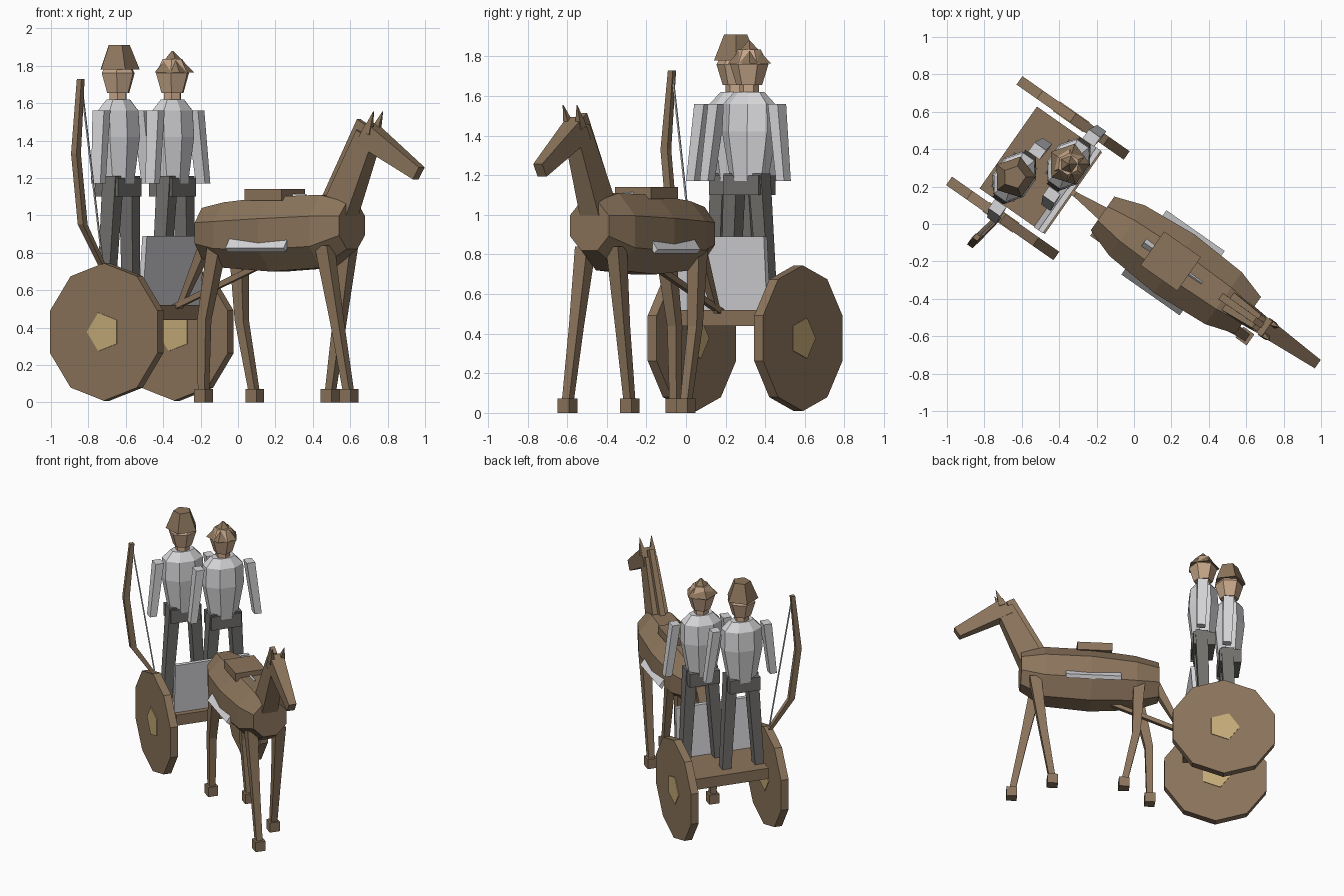
import bpy, bmesh, math
from mathutils import Vector, Matrix

if "Cube" in bpy.data.objects:
    bpy.data.objects.remove(bpy.data.objects["Cube"])

# Everything is built heading along +x (left = +y), then turned as a group
FRAME = Matrix.Translation((-0.029, -0.041, 0)) @ Matrix.Rotation(math.radians(-35), 4, 'Z')


def material(name, rgb):
    m = bpy.data.materials.new(name)
    m.diffuse_color = (*rgb, 1)
    m.use_nodes = True
    m.node_tree.nodes["Principled BSDF"].inputs["Base Color"].default_value = m.diffuse_color
    return m


BROWN = material("brown wood", (0.262, 0.178, 0.107))
TAN = material("hub tan", (0.56, 0.41, 0.19))
SKIN = material("skin", (0.56, 0.38, 0.25))
LIGHT = material("light cloth", (0.68, 0.68, 0.70))
DARK = material("dark cloth", (0.17, 0.165, 0.155))


def loft(name, rings, mat):
    """Skin a list of equal-length point rings and cap both ends."""
    bm = bmesh.new()
    vs = [[bm.verts.new(p) for p in r] for r in rings]
    n = len(vs[0])
    for a, b in zip(vs, vs[1:]):
        for i in range(n):
            j = (i + 1) % n
            bm.faces.new((a[i], a[j], b[j], b[i]))
    bm.faces.new(vs[0])
    bm.faces.new(vs[-1])
    bmesh.ops.recalc_face_normals(bm, faces=bm.faces[:])
    me = bpy.data.meshes.new(name)
    bm.to_mesh(me)
    bm.free()
    me.materials.append(mat)
    ob = bpy.data.objects.new(name, me)
    bpy.context.collection.objects.link(ob)
    ob.matrix_world = FRAME
    return ob


def beam(name, pts, sizes, mat, level=False):
    """Rectangular bar along pts; sizes = (width across y, depth). level keeps rings flat."""
    pts = [Vector(p) for p in pts]
    rings = []
    for i, (p, (w, d)) in enumerate(zip(pts, sizes)):
        t = (pts[min(i + 1, len(pts) - 1)] - pts[max(i - 1, 0)]).normalized()
        if level:
            side, dep = Vector((0, 1, 0)), Vector((1, 0, 0))
        else:
            side = Vector((0, 1, 0))
            side = (side - t * side.dot(t)).normalized()
            dep = t.cross(side)
        s, d = side * w / 2, dep * d / 2
        rings.append([p + s + d, p - s + d, p - s - d, p + s - d])
    return loft(name, rings, mat)


def box(name, x0, x1, y0, y1, z0, z1, mat):
    c = ((y0 + y1) / 2, (x0 + x1) / 2)
    return beam(name, [(c[1], c[0], z0), (c[1], c[0], z1)], [(y1 - y0, x1 - x0)] * 2, mat, True)


def turned(name, cx, cy, levels, n, start, mat):
    """Upright n-sided form; levels = (z, radius x, radius y)."""
    ang = [start + 2 * math.pi * i / n for i in range(n)]
    return loft(name, [[(cx + rx * math.cos(a), cy + ry * math.sin(a), z) for a in ang]
                       for z, rx, ry in levels], mat)


def disc(name, x, y, z, r, n, start, thick, mat):
    ang = [start + 2 * math.pi * i / n for i in range(n)]
    return loft(name, [[(x + r * math.cos(a), y + s * thick / 2, z + r * math.sin(a)) for a in ang]
                       for s in (-1, 1)], mat)


# Cart
for side, y in (("right", -0.328), ("left", 0.328)):
    disc(side + "_wheel", -0.592, y, 0.377, 0.368, 10, math.pi / 2, 0.055, BROWN)
    disc(side + "_hub", -0.592, y, 0.377, 0.108, 5, math.pi, 0.064, TAN)
box("cart_floor", -0.785, -0.36, -0.267, 0.267, 0.44, 0.52, BROWN)
beam("cart_front_panel", [(-0.415, 0, 0.51), (-0.385, 0, 0.89)], [(0.54, 0.03)] * 2, LIGHT, True)
beam("cart_pole", [(-0.38, 0, 0.51), (0.2, 0, 0.74)], [(0.03, 0.03)] * 2, BROWN)

# Horse body: eight-sided rings (x, half width, bottom, top)
rings = []
k = 1 / math.cos(math.pi / 8)
for x, w, z0, z1 in ((-0.17, 0.11, 0.77, 1.04), (-0.01, 0.165, 0.72, 1.07), (0.3, 0.19, 0.70, 1.10),
                     (0.62, 0.17, 0.72, 1.11), (0.78, 0.12, 0.82, 1.07)):
    zc, h = (z0 + z1) / 2, (z1 - z0) / 2
    rings.append([(x, w * k * math.cos(a), zc + h * k * math.sin(a))
                  for a in (math.pi / 8 + i * math.pi / 4 for i in range(8))])
loft("horse_body", rings, BROWN)

# Horse neck, mane, head, ears, tail
beam("horse_neck", [(0.69, 0, 1.0), (0.89, 0, 1.43)], [(0.12, 0.17), (0.085, 0.12)], BROWN)
beam("horse_mane", [(0.62, 0, 1.08), (0.85, 0, 1.50)], [(0.04, 0.06), (0.035, 0.06)], BROWN)
beam("horse_head", [(0.87, 0, 1.44), (1.215, 0, 1.225)], [(0.10, 0.13), (0.055, 0.075)], BROWN)
for side, s in (("right", -1), ("left", 1)):
    beam(side + "_horse_ear", [(0.905, s * 0.035, 1.44), (0.95, s * 0.043, 1.555)],
         [(0.04, 0.05), (0.003, 0.003)], BROWN)
beam("horse_tail", [(-0.13, 0, 0.92), (-0.345, 0, 0.51)], [(0.08, 0.06), (0.025, 0.03)], BROWN)

# Horse legs and hooves: side, x at top, knee and hoof
for name, s, top, knee, foot in (("right_fore", -1, 0.67, 0.75, 0.83), ("left_fore", 1, 0.685, 0.63, 0.566),
                                 ("right_hind", -1, -0.03, -0.115, -0.12), ("left_hind", 1, -0.03, -0.01, 0.074)):
    y = s * 0.1
    beam(name + "_leg", [(top, y, 0.84), (knee, y, 0.44), (foot, y, 0.04)],
         [(0.075, 0.08), (0.055, 0.055), (0.043, 0.043)], BROWN, True)
    box(name + "_hoof", foot - 0.036, foot + 0.036, y - 0.036, y + 0.036, 0, 0.072, BROWN)

# Tent-shaped blanket and saddle
for side, s in (("right", -1), ("left", 1)):
    loft(side + "_blanket", [[(x, 0, 1.115), (x, s * 0.21, 0.825), (x, s * 0.19, 0.805), (x, 0, 1.08)]
                             for x in (0.1, 0.48)], LIGHT)
box("saddle", 0.155, 0.395, -0.11, 0.11, 1.08, 1.14, BROWN)


# Riders
def rider(name, x, y):
    turned(name + "_torso", x, y, [(1.16, 0.08, 0.10), (1.42, 0.11, 0.15), (1.56, 0.10, 0.145),
                                   (1.62, 0.055, 0.085)], 8, math.pi / 8, LIGHT)
    box(name + "_hips", x - 0.075, x + 0.075, y - 0.11, y + 0.11, 1.10, 1.20, DARK)
    for side, s in (("right", -1), ("left", 1)):
        beam(f"{name}_{side}_arm", [(x + 0.02, y + s * 0.185, 1.56), (x + 0.035, y + s * 0.235, 1.17)],
             [(0.06, 0.075), (0.05, 0.06)], LIGHT, True)
        beam(f"{name}_{side}_leg", [(x + 0.02, y + s * 0.075, 1.21), (x, y + s * 0.12, 0.51)],
             [(0.08, 0.085), (0.065, 0.07)], DARK, True)
    turned(name + "_neck", x, y, [(1.58, 0.05, 0.05), (1.68, 0.05, 0.05)], 6, 0, SKIN)
    turned(name + "_head", x, y, [(1.655, 0.065, 0.065), (1.76, 0.097, 0.097), (1.835, 0.058, 0.058)],
           6, 0, SKIN)


rider("archer", -0.668, -0.112)
rider("driver", -0.47, 0.111)
turned("archer_helmet", -0.668, -0.112, [(1.78, 0.115, 0.115), (1.91, 0.062, 0.062)], 5, math.pi, BROWN)
turned("driver_cap", -0.47, 0.111, [(1.765, 0.115, 0.115), (1.88, 0.004, 0.004)], 5, math.pi, BROWN)

# Bow and string
tips = [(-0.648, -0.49, 1.73), (-0.613, -0.33, 0.72)]
beam("bow", [tips[0], (-0.651, -0.53, 1.33), (-0.64, -0.483, 0.95), tips[1]],
     [(0.03, 0.03), (0.042, 0.035), (0.042, 0.035), (0.03, 0.03)], BROWN, True)
beam("bow_string", tips, [(0.008, 0.008)] * 2, LIGHT, True)
